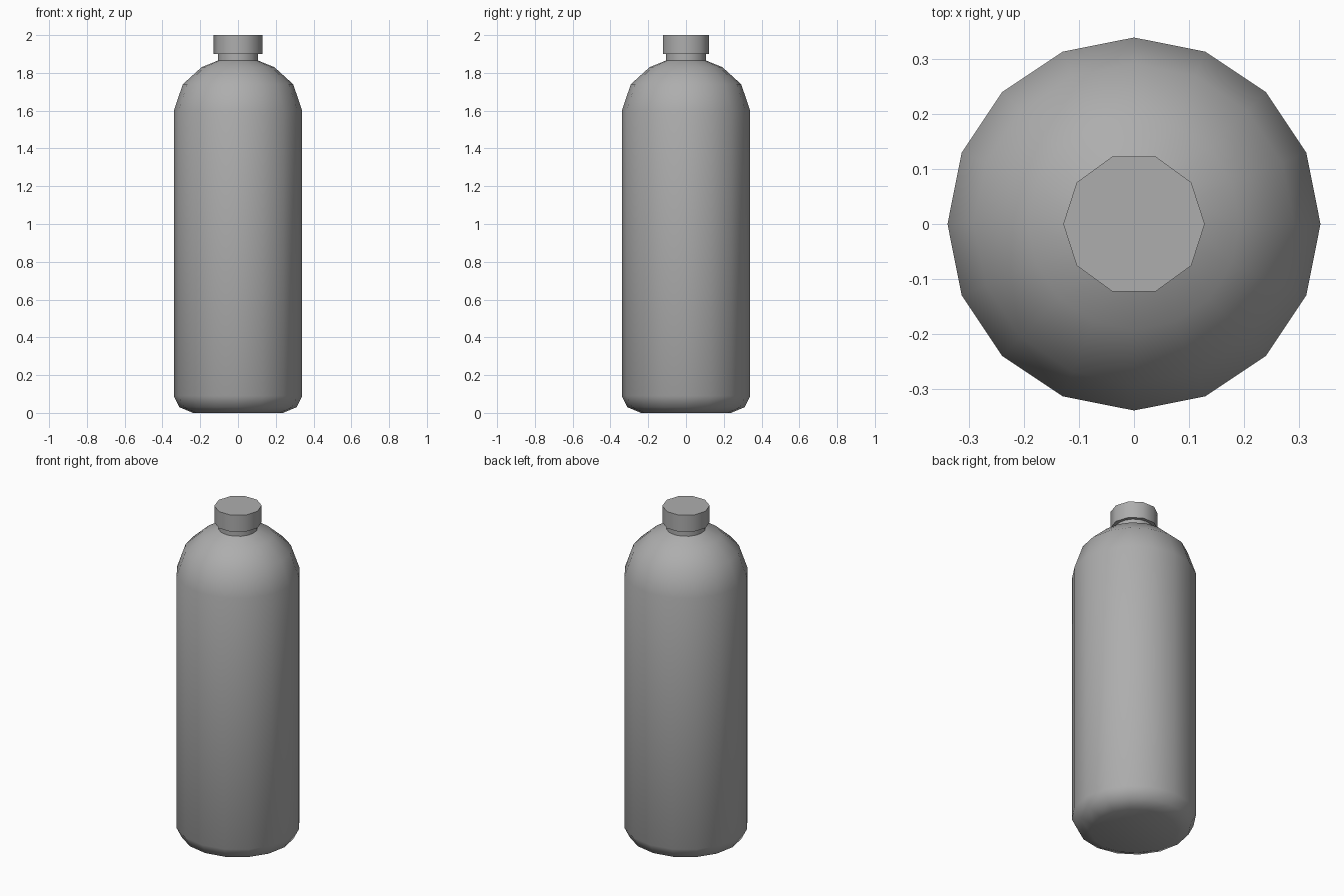
import bpy
import bmesh
import math

cube = bpy.data.objects.get("Cube")
if cube:
    bpy.data.objects.remove(cube, do_unlink=True)


def make_material(name, colour):
    mat = bpy.data.materials.new(name)
    mat.use_nodes = True
    mat.diffuse_color = colour
    for node in mat.node_tree.nodes:
        if node.type == 'BSDF_PRINCIPLED':
            node.inputs["Base Color"].default_value = colour
    return mat


def lathe(name, profile, sides, mat):
    """Turn a (radius, height) profile around z and close both ends."""
    bm = bmesh.new()
    rings = []
    for r, z in profile:
        angles = [math.tau * i / sides for i in range(sides)]
        rings.append([bm.verts.new((r * math.cos(a), r * math.sin(a), z)) for a in angles])
    for low, high in zip(rings, rings[1:]):
        for i in range(sides):
            j = (i + 1) % sides
            bm.faces.new((low[i], low[j], high[j], high[i]))
    bm.faces.new(rings[0][::-1])
    bm.faces.new(rings[-1])
    mesh = bpy.data.meshes.new(name)
    bm.to_mesh(mesh)
    bm.free()
    mesh.materials.append(mat)
    obj = bpy.data.objects.new(name, mesh)
    bpy.context.collection.objects.link(obj)
    # Smooth the walls but keep the rims crisp
    bpy.ops.object.select_all(action='DESELECT')
    obj.select_set(True)
    bpy.context.view_layer.objects.active = obj
    bpy.ops.object.shade_smooth_by_angle(angle=math.radians(50))
    return obj


grey = make_material("plain grey", (0.42, 0.42, 0.42, 1))

# Bottle: bevelled base, straight wall, rounded shoulder and short neck
lathe("bottle_body", [(0.238, 0), (0.31, 0.03), (0.34, 0.09), (0.34, 1.6),
                      (0.292, 1.74), (0.193, 1.83), (0.107, 1.865), (0.107, 1.91)], 16, grey)

# Screw cap: overhangs the neck
lathe("cap", [(0.129, 1.9), (0.129, 2)], 10, grey)
